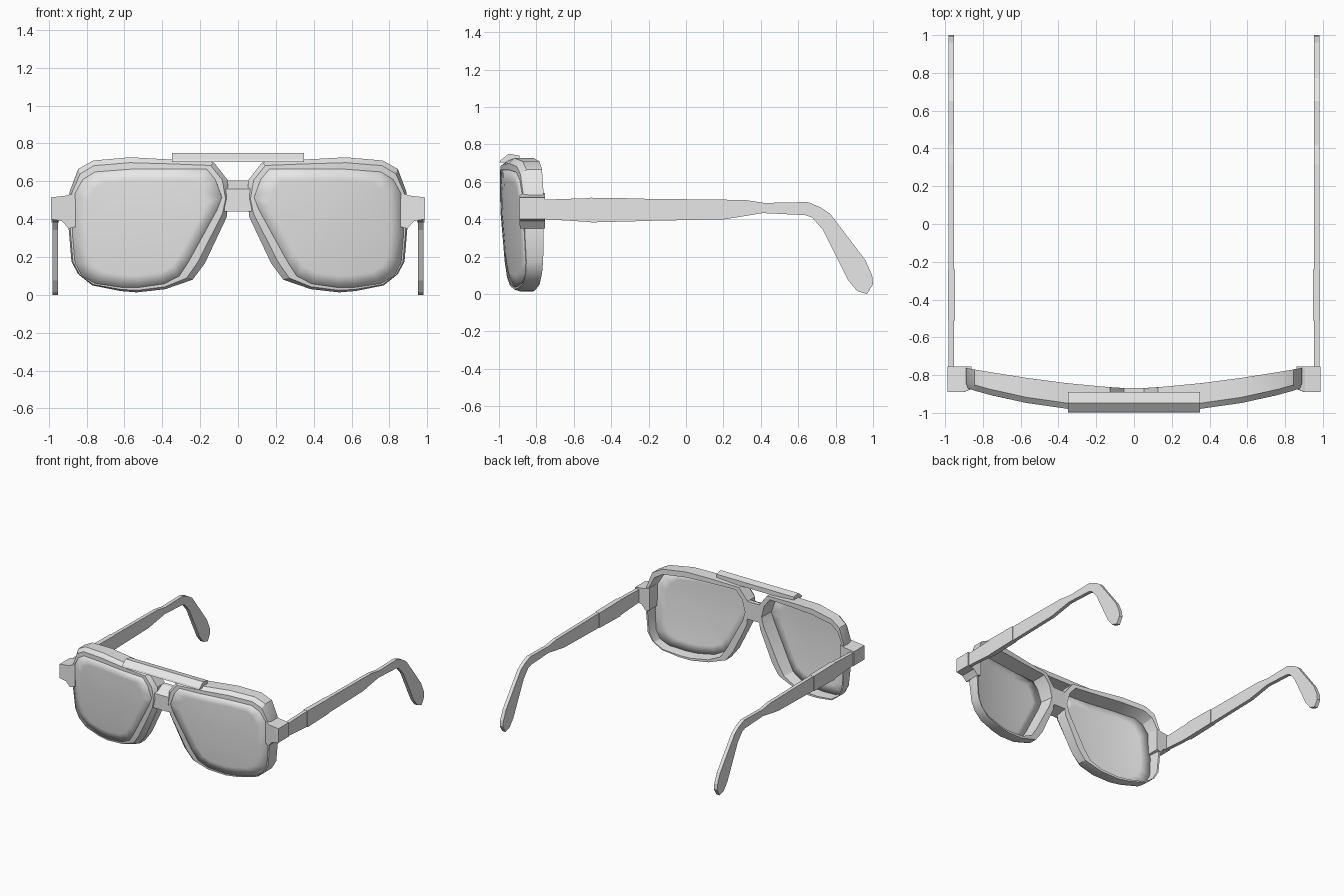
import bpy
import bmesh
import math

default_cube = bpy.data.objects.get("Cube")
if default_cube:
    bpy.data.objects.remove(default_cube, do_unlink=True)

# One plain grey for the whole model
grey = bpy.data.materials.new("light_grey")
grey.use_nodes = True
grey.diffuse_color = (.8, .8, .8, 1)
grey.node_tree.nodes["Principled BSDF"].inputs["Base Color"].default_value = grey.diffuse_color


def finish(name, bm, smooth_angle=None):
    """Turn a bmesh into a named, coloured object."""
    bmesh.ops.recalc_face_normals(bm, faces=bm.faces)
    for face in bm.faces:
        face.smooth = smooth_angle is not None
    mesh = bpy.data.meshes.new(name)
    bm.to_mesh(mesh)
    bm.free()
    mesh.materials.append(grey)
    if smooth_angle is not None:
        mesh.set_sharp_from_angle(angle=math.radians(smooth_angle))
    obj = bpy.data.objects.new(name, mesh)
    bpy.context.collection.objects.link(obj)
    return obj


def add_loop(bm, points):
    return [bm.verts.new(point) for point in points]


def join_loops(bm, first, second):
    """Skin two closed loops that have the same number of points."""
    count = len(first)
    for i in range(count):
        j = (i + 1) % count
        bm.faces.new((first[i], first[j], second[j], second[i]))


def prism(name, start, end):
    """Closed solid between two matching end outlines."""
    bm = bmesh.new()
    a, b = add_loop(bm, start), add_loop(bm, end)
    join_loops(bm, a, b)
    bm.faces.new(a)
    bm.faces.new(b)
    return finish(name, bm)


def prism_x(name, profile, x_start, x_end):
    """Extrude a (y, z) profile sideways."""
    return prism(name, [(x_start, y, z) for y, z in profile],
                 [(x_end, y, z) for y, z in profile])


def front_y(x, z):
    """Wrapped front surface, leaning back towards the bottom."""
    wrap = .13 * (abs(x) / .9) ** 2.2
    lean = .04 * (max(0, .6 - z) / .6) ** 2
    return wrap + lean - .995


def back_y(x):
    return .11 * (abs(x) / .9) ** 1.5 - .87


def blend(outer, inner, amount):
    """Outline lying between the lens edge (0) and the outer edge (1)."""
    return [(i[0] + (o[0] - i[0]) * amount, i[1] + (o[1] - i[1]) * amount)
            for o, i in zip(outer, inner)]


# Rim outline: outer x, outer z, lens edge x, lens edge z
RIM = [
    (.127, .70, .165, .664), (.35, .715, .35, .664), (.57, .727, .57, .664),
    (.765, .71, .755, .65), (.845, .665, .82, .61), (.89, .545, .865, .53),
    (.895, .35, .875, .32), (.88, .175, .862, .17), (.845, .11, .825, .1),
    (.77, .05, .755, .06), (.62, .02, .62, .04), (.535, .013, .53, .038),
    (.385, .03, .39, .058), (.24, .08, .31, .1), (.175, .167, .26, .177),
    (.06, .41, .11, .45), (.05, .5, .085, .515), (.053, .605, .12, .61),
]

# Temple arm side profile: y, z
ARM = [
    (-.89, .51), (-.75, .505), (-.51, .513), (.315, .503), (.42, .487),
    (.65, .492), (.716, .465), (.77, .43), (.96, .18), (.995, .1),
    (1, .053), (.968, 0), (.915, .016), (.866, .075), (.733, .342),
    (.674, .41), (.636, .422), (.41, .433), (.21, .4), (-.51, .385),
    (-.75, .4), (-.89, .4),
]

# Hinge block front profile: x, z
HINGE = [(.86, .54), (.905, .525), (.987, .515), (.987, .4),
         (.93, .39), (.895, .35), (.86, .36)]


def build_rim(name, side, outer, inner):
    bm = bmesh.new()
    front_edge = blend(outer, inner, .55)
    back_edge = blend(outer, inner, .3)
    sections = [
        [(side * x, front_y(x, z), z) for x, z in inner],
        [(side * x, front_y(x, z), z) for x, z in front_edge],
        [(side * x, front_y(x, z) + .03, z) for x, z in outer],
        [(side * x, back_y(x), z) for x, z in outer],
        [(side * x, back_y(x), z) for x, z in back_edge],
    ]
    loops = [add_loop(bm, section) for section in sections]
    for first, second in zip(loops, loops[1:] + loops[:1]):
        join_loops(bm, first, second)
    finish(name, bm, 28)


def build_lens(name, side, outline):
    bm = bmesh.new()
    centre_x, centre_z = .5, .36
    rings = 5

    def place(x, z):
        return (side * x, front_y(x, z) + .008, z)

    loops = []
    for ring in range(rings, 0, -1):
        scale = ring / rings
        loops.append(add_loop(bm, [
            place(centre_x + (x - centre_x) * scale, centre_z + (z - centre_z) * scale)
            for x, z in outline]))
    for first, second in zip(loops, loops[1:]):
        join_loops(bm, first, second)
    middle = bm.verts.new(place(centre_x, centre_z))
    last = loops[-1]
    for i, vert in enumerate(last):
        bm.faces.new((vert, last[(i + 1) % len(last)], middle))
    lens = finish(name, bm, 40)
    # Thickness runs towards the back of the rim
    shell = lens.modifiers.new("thickness", "SOLIDIFY")
    shell.thickness = .012
    shell.offset = 0


outer_edge = [(row[0], row[1]) for row in RIM]
lens_edge = [(row[2], row[3]) for row in RIM]

for label, side in (("left", 1), ("right", -1)):
    build_rim(label + "_rim", side, outer_edge, lens_edge)
    build_lens(label + "_lens", side, lens_edge)
    prism(label + "_hinge_block",
          [(side * x, -.89 + max(0, .9 - x) * .4, z) for x, z in HINGE],
          [(side * x, -.755, z) for x, z in HINGE])
    prism_x(label + "_temple_arm", ARM, side * .952, side * .981)
    # Slightly raised sleeve on the arm behind the hinge
    sleeve = [(-.51, .515), (-.24, .511), (-.24, .39), (-.51, .383)]
    prism_x(label + "_arm_sleeve", sleeve, side * .947, side * .986)

# Nose bridge and the brow plate above it
bridge = [(-.985, .44), (-.985, .56), (-.9, .605), (-.868, .605), (-.868, .46)]
prism_x("nose_bridge", bridge, -.072, .072)
plate = [(-.998, .702), (-.992, .715), (-.948, .75), (-.89, .74), (-.89, .702)]
prism_x("brow_plate", plate, -.35, .35)
